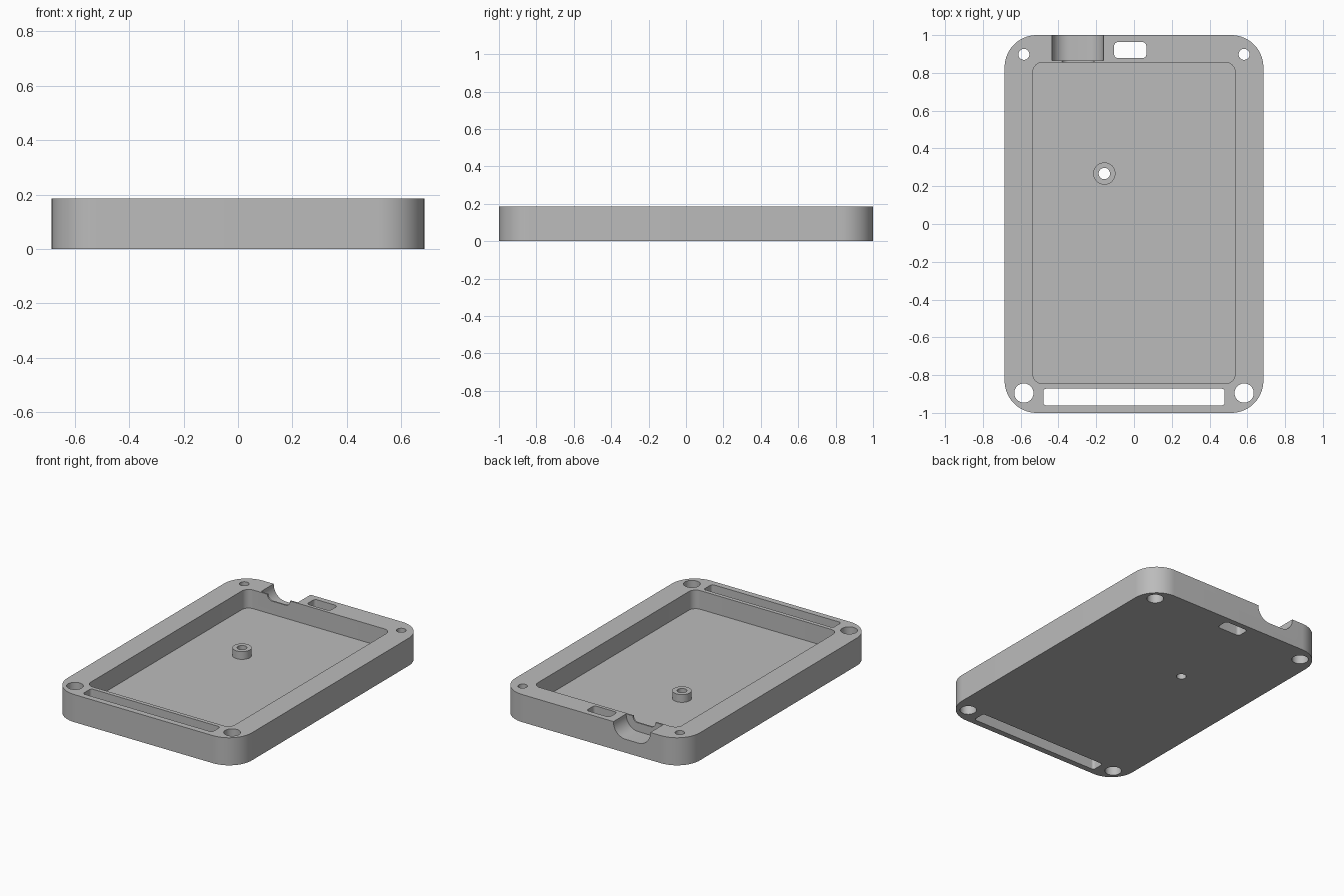
import bpy
import bmesh
from math import cos, sin, pi, radians
from mathutils import Matrix

if "Cube" in bpy.data.objects:
    bpy.data.objects.remove(bpy.data.objects["Cube"], do_unlink=True)

HEIGHT = 0.185
FLOOR = 0.06
BELOW, ABOVE = -0.1, 0.3

grey = bpy.data.materials.new("plain grey")
grey.use_nodes = True
colour = (0.5, 0.5, 0.5, 1)
grey.diffuse_color = colour
grey.node_tree.nodes["Principled BSDF"].inputs["Base Color"].default_value = colour


def rounded_rect(x0, x1, y0, y1, r, steps=12):
    """Outline of a rectangle with rounded corners."""
    corners = [(x1 - r, y1 - r), (x0 + r, y1 - r), (x0 + r, y0 + r), (x1 - r, y0 + r)]
    points = []
    for i, (cx, cy) in enumerate(corners):
        for s in range(steps + 1):
            a = (i + s / steps) * pi / 2
            points.append((cx + r * cos(a), cy + r * sin(a)))
    return points


def circle(x, y, r, steps=40):
    return [(x + r * cos(2 * pi * i / steps), y + r * sin(2 * pi * i / steps))
            for i in range(steps)]


def prism(name, outline, low, high, along_y=False):
    """Extrude an outline upward, or from front to back when along_y is set."""
    if along_y:
        low, high = -high, -low
    bm = bmesh.new()
    face = bm.faces.new([bm.verts.new((x, y, low)) for x, y in outline])
    top = bmesh.ops.extrude_face_region(bm, geom=[face])
    verts = [v for v in top["geom"] if isinstance(v, bmesh.types.BMVert)]
    bmesh.ops.translate(bm, verts=verts, vec=(0, 0, high - low))
    if along_y:
        bm.transform(Matrix.Rotation(radians(90), 4, "X"))
    bmesh.ops.recalc_face_normals(bm, faces=bm.faces)
    mesh = bpy.data.meshes.new(name)
    bm.to_mesh(mesh)
    bm.free()
    mesh.materials.append(grey)
    obj = bpy.data.objects.new(name, mesh)
    bpy.context.collection.objects.link(obj)
    return obj


def combine(target, tool, operation="DIFFERENCE"):
    """Apply a boolean and discard the helper."""
    tool.hide_render = True
    mod = target.modifiers.new("shape", "BOOLEAN")
    mod.operation = operation
    mod.solver = "EXACT"
    mod.object = tool
    bpy.context.view_layer.objects.active = target
    bpy.ops.object.modifier_apply(modifier=mod.name)
    bpy.data.objects.remove(tool, do_unlink=True)


# Tray with open cavity
tray = prism("case_tray", rounded_rect(-0.685, 0.685, -1, 1, 0.17, 20), 0, HEIGHT)
combine(tray, prism("cavity", rounded_rect(-0.535, 0.535, -0.845, 0.855, 0.05), FLOOR, ABOVE))

# Standoff on the floor, drilled through
post = (-0.157, 0.267)
combine(tray, prism("standoff", circle(*post, 0.059), FLOOR - 0.02, 0.112), "UNION")
combine(tray, prism("standoff_hole", circle(*post, 0.03), BELOW, ABOVE))

# Corner holes: wide at the front, narrow with a wide recess below at the back
for x in (-0.583, 0.583):
    combine(tray, prism("front_hole", circle(x, -0.895, 0.051), BELOW, ABOVE))
    combine(tray, prism("back_hole", circle(x, 0.898, 0.029), BELOW, ABOVE))
    combine(tray, prism("back_recess", circle(x, 0.898, 0.051), BELOW, 0.09))

# Slots through the front and back rims
combine(tray, prism("long_slot", rounded_rect(-0.48, 0.48, -0.96, -0.872, 0.016), BELOW, ABOVE))
combine(tray, prism("short_slot", rounded_rect(-0.105, 0.065, 0.878, 0.963, 0.02), BELOW, ABOVE))

# Plug notch in the back wall and the small opening into the cavity
combine(tray, prism("plug_notch", rounded_rect(-0.435, -0.162, 0.09, 0.4, 0.09),
                    0.865, 1.1, True))
combine(tray, prism("port_opening", rounded_rect(-0.38, -0.212, 0.148, 0.4, 0.035),
                    0.8, 0.9, True))

# Smooth curves, crisp edges
bpy.ops.object.select_all(action="DESELECT")
tray.select_set(True)
bpy.context.view_layer.objects.active = tray
bpy.ops.object.shade_smooth_by_angle(angle=radians(30))
